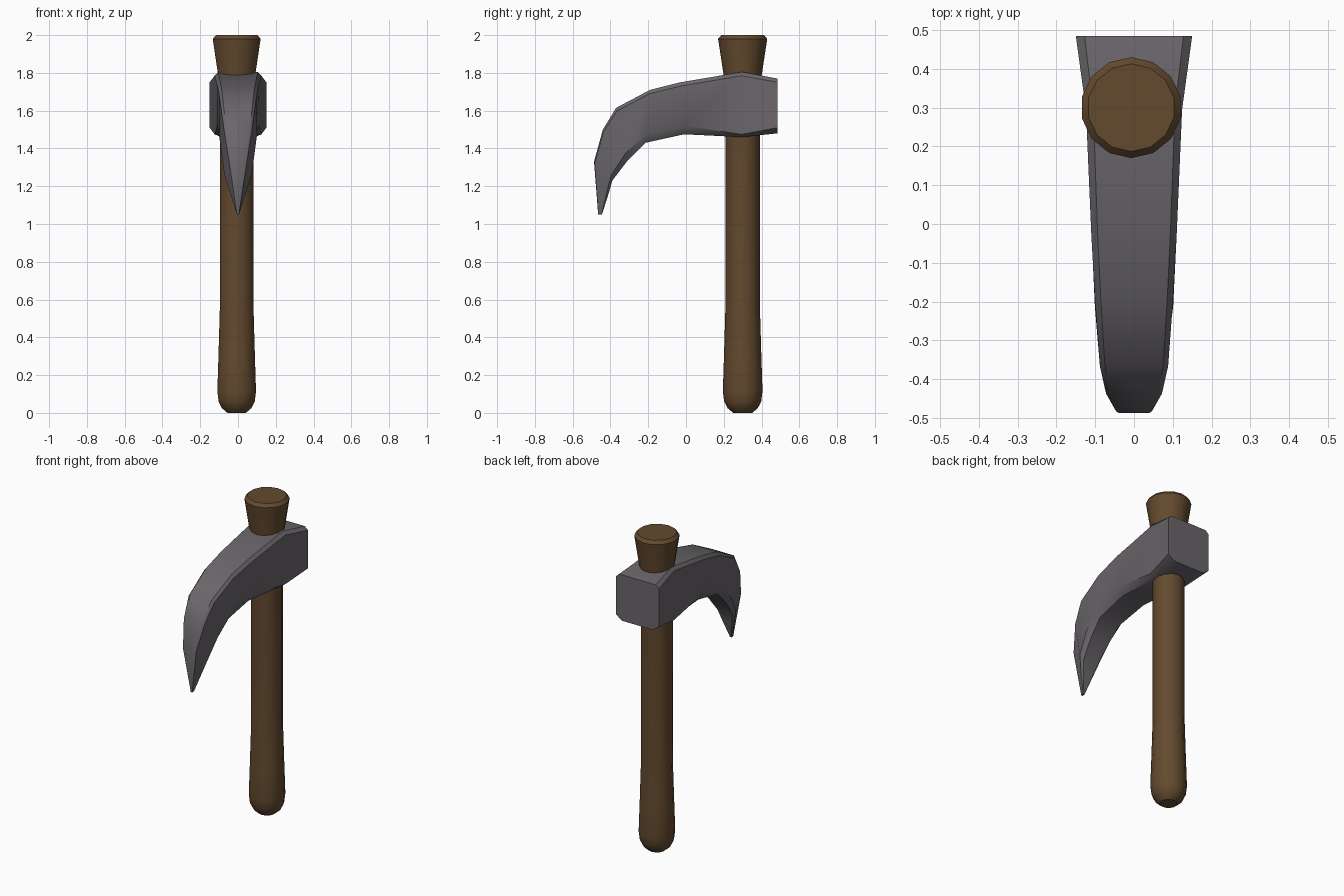
import bpy, bmesh, math
from mathutils import Vector

if "Cube" in bpy.data.objects:
    bpy.data.objects.remove(bpy.data.objects["Cube"])


def material(name, rgb):
    m = bpy.data.materials.new(name)
    m.diffuse_color = (*rgb, 1)
    m.use_nodes = True
    m.node_tree.nodes["Principled BSDF"].inputs["Base Color"].default_value = m.diffuse_color
    return m


wood = material("brown wood", (0.125, 0.068, 0.028))
metal = material("grey metal", (0.145, 0.133, 0.148))


def loft(name, rings, mat, angle):
    """Skin a list of equal-length point rings and cap both ends."""
    bm = bmesh.new()
    vr = [[bm.verts.new(p) for p in ring] for ring in rings]
    n = len(vr[0])
    for a, b in zip(vr, vr[1:]):
        for i in range(n):
            j = (i + 1) % n
            bm.faces.new((a[i], a[j], b[j], b[i]))
    bm.faces.new(vr[0][::-1])
    bm.faces.new(vr[-1])
    bmesh.ops.recalc_face_normals(bm, faces=bm.faces)
    me = bpy.data.meshes.new(name)
    bm.to_mesh(me)
    bm.free()
    ob = bpy.data.objects.new(name, me)
    bpy.context.collection.objects.link(ob)
    me.materials.append(mat)
    bpy.ops.object.select_all(action='DESELECT')
    ob.select_set(True)
    bpy.context.view_layer.objects.active = ob
    bpy.ops.object.shade_smooth_by_angle(angle=math.radians(angle))
    return ob


# Handle: 14-sided turned profile (z, radius)
profile = [(0, 0.05), (0.025, 0.08), (0.06, 0.098), (0.115, 0.105), (0.3, 0.099),
           (0.57, 0.091), (1.7, 0.091), (1.79, 0.101), (1.98, 0.13), (2.0, 0.113)]
SIDES = 14
circle = [(math.sin(2 * math.pi * i / SIDES), math.cos(2 * math.pi * i / SIDES))
          for i in range(SIDES)]
loft("handle", [[(-0.007 + r * s, 0.3 + r * c, z) for s, c in circle]
                for z, r in profile], wood, 35)

# Pick head: (upper y, upper z, lower y, lower z, half width, lower chamfer)
stations = [
    (0.485, 1.77, 0.485, 1.48, 0.150, 0.03),
    (0.295, 1.805, 0.295, 1.46, 0.124, 0.015),
    (-0.03, 1.75, -0.01, 1.475, 0.110, 0.045),
    (-0.19, 1.71, -0.215, 1.43, 0.101, 0.045),
    (-0.37, 1.615, -0.31, 1.335, 0.088, 0.042),
    (-0.44, 1.50, -0.39, 1.23, 0.072, 0.03),
    (-0.487, 1.33, -0.41, 1.16, 0.046, 0.018),
    (-0.465, 1.05, -0.445, 1.05, 0.005, 0.002),
]
rings = []
for uy, uz, ly, lz, w, c in stations:
    up, low = Vector((0, uy, uz)), Vector((0, ly, lz))
    d = (low - up).normalized()
    t = min(0.02, w * 0.2)
    half = [(up, 0.85 * w), (up + d * t, w), (low - d * c, w), (low, 0.72 * w)]
    rings.append([(x, p.y, p.z) for p, x in half] +
                 [(-x, p.y, p.z) for p, x in reversed(half)])
loft("pick_head", rings, metal, 35)
